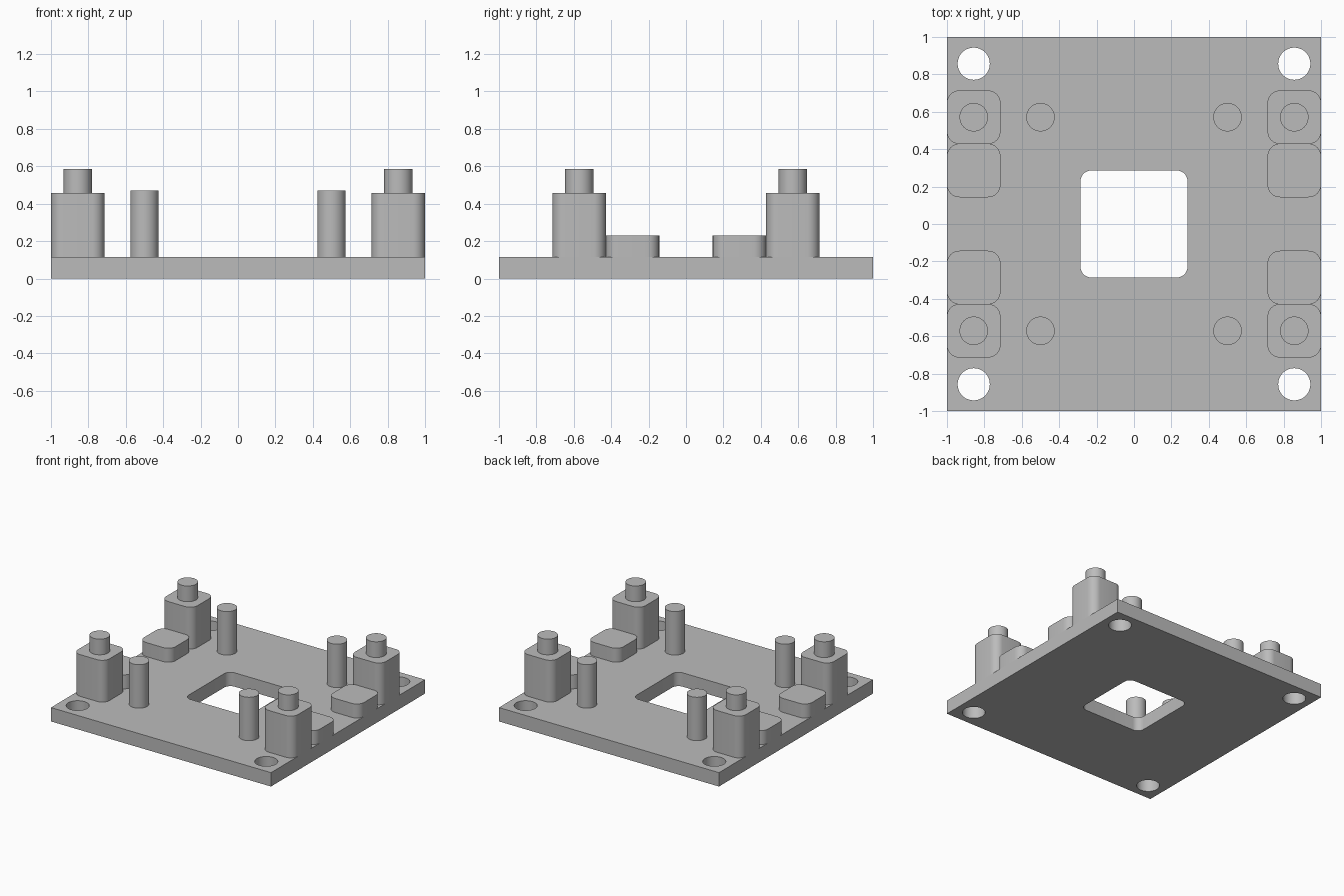
import bpy, bmesh
from math import sin, cos, pi, radians
from mathutils import Vector

cube = bpy.data.objects.get("Cube")
if cube:
    bpy.data.objects.remove(cube, do_unlink=True)

grey = bpy.data.materials.new("plain grey")
grey.use_nodes = True
colour = (0.5, 0.5, 0.5, 1)
grey.diffuse_color = colour
grey.node_tree.nodes["Principled BSDF"].inputs["Base Color"].default_value = colour

PLATE_TOP = 0.114


def circle(x, y, r, n=48):
    return [(x + r * cos(2 * pi * i / n), y + r * sin(2 * pi * i / n)) for i in range(n)]


def rounded_square(x, y, half, r, steps=8):
    points = []
    for quarter, (sx, sy) in enumerate(((1, 1), (-1, 1), (-1, -1), (1, -1))):
        for i in range(steps + 1):
            a = (quarter + i / steps) * pi / 2
            points.append((x + sx * (half - r) + r * cos(a),
                           y + sy * (half - r) + r * sin(a)))
    return points


def prism(name, outlines, z0, z1):
    """Upright solid from an outer outline and any hole outlines."""
    bm = bmesh.new()
    rings = [[[bm.verts.new((x, y, z)) for x, y in line] for line in outlines]
             for z in (z0, z1)]
    for level in rings:
        edges = [bm.edges.new((ring[i - 1], ring[i]))
                 for ring in level for i in range(len(ring))]
        bmesh.ops.triangle_fill(bm, edges=edges, use_beauty=True, normal=Vector((0, 0, 1)))
    for low, high in zip(*rings):
        for i in range(len(low)):
            bm.faces.new((low[i - 1], low[i], high[i], high[i - 1]))
    bmesh.ops.recalc_face_normals(bm, faces=bm.faces)
    for face in bm.faces:
        face.smooth = True
    for edge in bm.edges:
        edge.smooth = edge.calc_face_angle(pi) < radians(30)
    mesh = bpy.data.meshes.new(name)
    bm.to_mesh(mesh)
    bm.free()
    mesh.materials.append(grey)
    obj = bpy.data.objects.new(name, mesh)
    bpy.context.collection.objects.link(obj)
    return obj


corners = [(sx, sy) for sx in (-1, 1) for sy in (-1, 1)]

# Base plate with a square window and four screw holes
holes = [circle(sx * 0.857, sy * 0.857, 0.086) for sx, sy in corners]
window = rounded_square(0, 0, 0.286, 0.057)
prism("base_plate", [[(-1, -1), (1, -1), (1, 1), (-1, 1)], window] + holes, 0, PLATE_TOP)

# Posts, pegs, pads and pins repeated in each quarter
for sx, sy in corners:
    place = ("front" if sy < 0 else "back") + ("_left" if sx > 0 else "_right")
    x, y = sx * 0.857, sy * 0.571
    prism(place + "_post", [rounded_square(x, y, 0.143, 0.066)], PLATE_TOP, 0.457)
    prism(place + "_peg", [circle(x, y, 0.076)], 0.457, 0.586)
    prism(place + "_pad", [rounded_square(x, sy * 0.286, 0.143, 0.066)], PLATE_TOP, 0.229)
    prism(place + "_pin", [circle(sx * 0.5, y, 0.076)], PLATE_TOP, 0.471)
